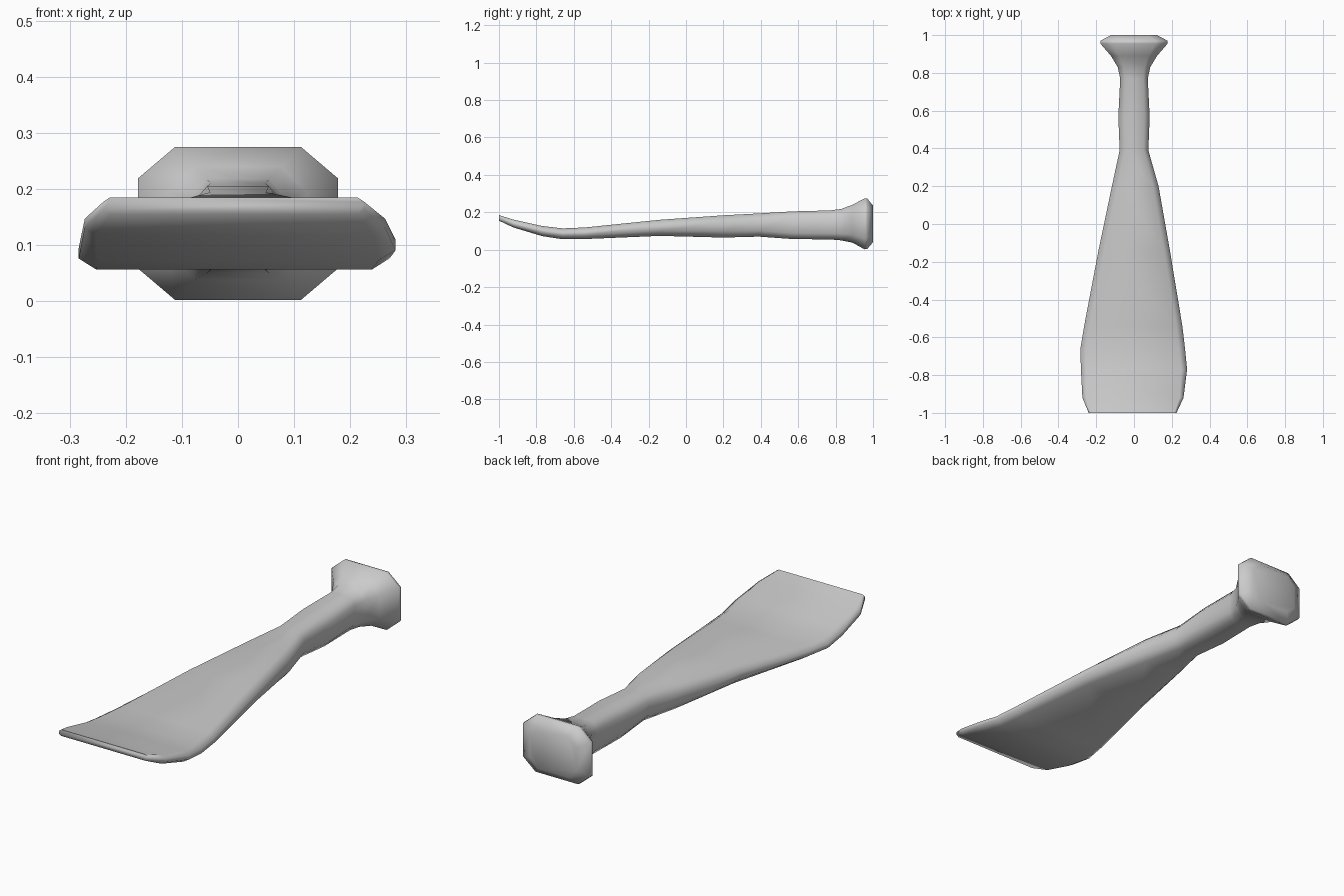
import bpy, bmesh

# Stations along the tool: y, left x, right x, bottom z, top z, corner cut in x, corner cut in z
STATIONS = [
    (-1.00, -0.240, 0.225, 0.155, 0.185, 0.012, 0.008),
    (-0.92, -0.273, 0.262, 0.118, 0.160, 0.020, 0.013),
    (-0.77, -0.281, 0.281, 0.073, 0.127, 0.030, 0.018),
    (-0.66, -0.284, 0.270, 0.056, 0.114, 0.032, 0.020),
    (-0.54, -0.264, 0.256, 0.057, 0.119, 0.032, 0.021),
    (-0.14, -0.188, 0.190, 0.074, 0.160, 0.032, 0.027),
    (0.20, -0.117, 0.130, 0.065, 0.184, 0.030, 0.034),
    (0.39, -0.076, 0.076, 0.070, 0.194, 0.026, 0.032),
    (0.57, -0.083, 0.083, 0.057, 0.205, 0.028, 0.032),
    (0.77, -0.073, 0.073, 0.055, 0.210, 0.024, 0.032),
    (0.83, -0.086, 0.086, 0.050, 0.218, 0.030, 0.036),
    (0.89, -0.122, 0.122, 0.038, 0.240, 0.045, 0.044),
    (0.955, -0.178, 0.178, 0.002, 0.275, 0.066, 0.056),
    (0.97, -0.178, 0.178, 0.005, 0.273, 0.066, 0.056),
    (1.00, -0.122, 0.122, 0.040, 0.236, 0.045, 0.042),
]


def octagon(bm, y, l, r, b, t, cx, cz):
    pts = [(l + cx, b), (r - cx, b), (r, b + cz), (r, t - cz),
           (r - cx, t), (l + cx, t), (l, t - cz), (l, b + cz)]
    return [bm.verts.new((x, y, z)) for x, z in pts]


# Blade, grip and flared pommel lofted as one skin
bm = bmesh.new()
rings = [octagon(bm, *s) for s in STATIONS]
for a, b in zip(rings, rings[1:]):
    for i in range(8):
        j = (i + 1) % 8
        bm.faces.new((a[i], a[j], b[j], b[i]))
bm.faces.new(rings[0])
bm.faces.new(rings[-1])
bmesh.ops.recalc_face_normals(bm, faces=bm.faces)

mesh = bpy.data.meshes.new("paddle_blade_and_handle")
bm.to_mesh(mesh)
bm.free()
obj = bpy.data.objects.new("paddle_blade_and_handle", mesh)
bpy.context.collection.objects.link(obj)

# Smooth shading
bpy.context.view_layer.objects.active = obj
obj.select_set(True)
bpy.ops.object.shade_smooth_by_angle(angle=1.2)
